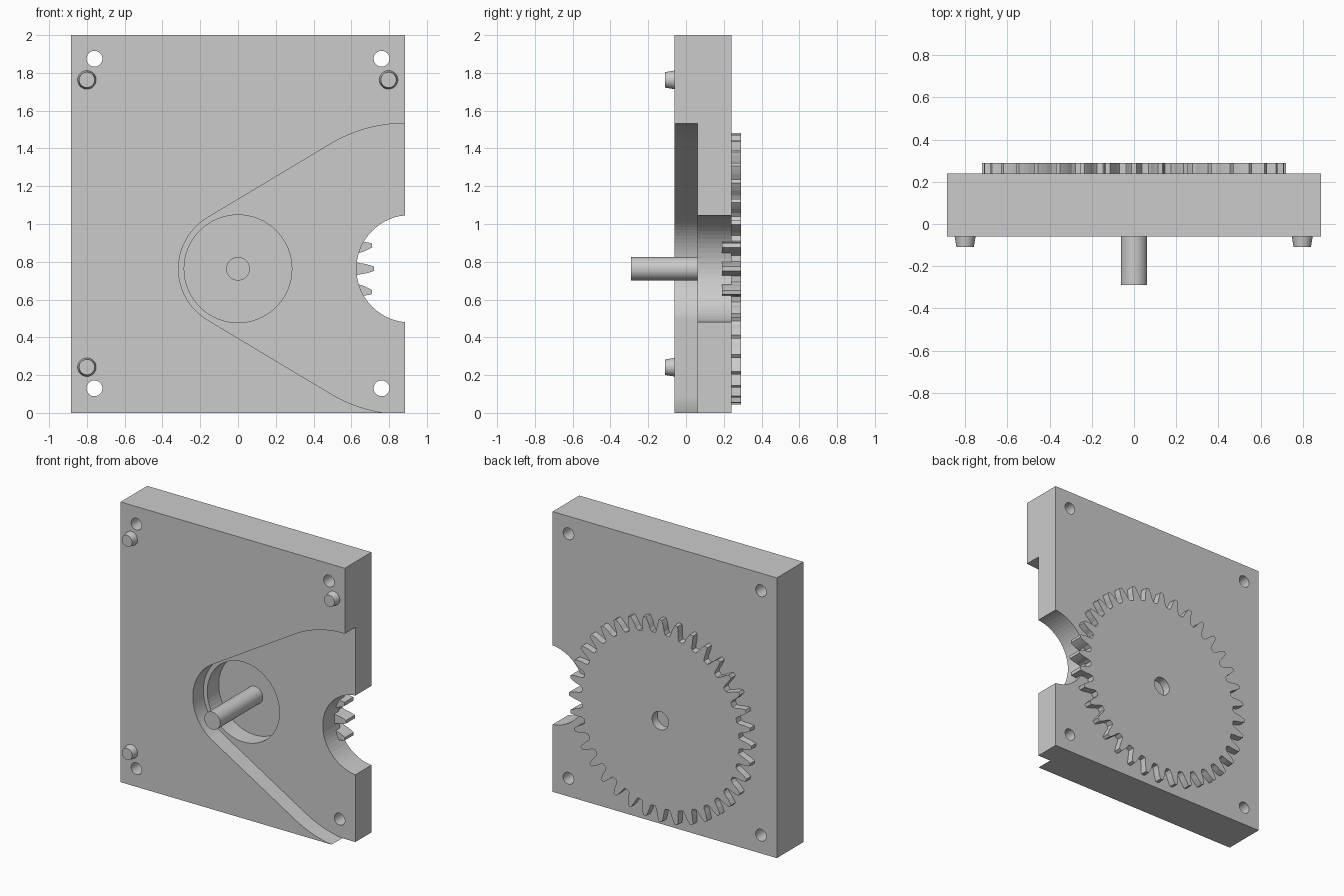
import bpy, bmesh
from math import sin, cos, pi, asin, radians

if "Cube" in bpy.data.objects:
    bpy.data.objects.remove(bpy.data.objects["Cube"])

AX, AZ = 0.0, 0.763          # shaft axis in the front plane


def prism(name, outline, y0, y1):
    """Extrude an (x, z) outline from y0 to y1."""
    bm = bmesh.new()
    face = bm.faces.new([bm.verts.new((x, y0, z)) for x, z in outline])
    ext = bmesh.ops.extrude_face_region(bm, geom=[face])
    verts = [v for v in ext["geom"] if isinstance(v, bmesh.types.BMVert)]
    bmesh.ops.translate(bm, verts=verts, vec=(0, y1 - y0, 0))
    bmesh.ops.recalc_face_normals(bm, faces=bm.faces)
    me = bpy.data.meshes.new(name)
    bm.to_mesh(me)
    bm.free()
    ob = bpy.data.objects.new(name, me)
    bpy.context.collection.objects.link(ob)
    return ob


def arc(cx, cz, r, a0, a1, n):
    return [(cx + r * cos(a0 + (a1 - a0) * i / n), cz + r * sin(a0 + (a1 - a0) * i / n))
            for i in range(n + 1)]


def disc(name, cx, cz, r, y0, y1, n=48):
    return prism(name, arc(cx, cz, r, 0, 2 * pi, n)[:-1], y0, y1)


def cut(target, cutter):
    mod = target.modifiers.new("cut", 'BOOLEAN')
    mod.operation, mod.solver, mod.object = 'DIFFERENCE', 'EXACT', cutter
    bpy.context.view_layer.objects.active = target
    bpy.ops.object.modifier_apply(modifier=mod.name)
    bpy.data.objects.remove(cutter)


# Housing plate
plate = prism("housing_plate", [(-.885, 0), (.885, 0), (.885, 2), (-.885, 2)], -0.06, 0.24)

# Flared front pocket: small arc joined by tangents to a large arc
r, R, d = 0.315, 0.77, 0.885
t = pi / 2 + asin((R - r) / d)
flare = (arc(AX, AZ, r, t, 2 * pi - t, 32)
         + arc(d, AZ, R, 2 * pi - t, 1.5 * pi, 12)
         + [(1.2, AZ - R), (1.2, AZ + R)]
         + arc(d, AZ, R, pi / 2, t, 12))
cut(plate, prism("pocket_cutter", flare, -0.2, 0.06))

# Shaft recess and side bite
cut(plate, disc("recess_cutter", AX, AZ, 0.285, -0.1, 0.4, 64))
cut(plate, disc("bite_cutter", 0.911, AZ, 0.284, -0.1, 0.4, 64))

# Corner screw holes
for x in (-0.76, 0.76):
    for z in (0.13, 1.875):
        cut(plate, disc("hole_cutter", x, z, 0.042, -0.3, 0.5, 32))

# Gear with 36 tapered teeth and a blind centre hole
profile = []
for k in range(36):
    for da, rad in ((-3.6, .622), (-2.7, .642), (-2.15, .675), (-1.5, .7), (-.9, .72),
                    (.9, .72), (1.5, .7), (2.15, .675), (2.7, .642), (3.6, .622)):
        a = radians(k * 10 + da)
        profile.append((AX + rad * cos(a), AZ + rad * sin(a)))
gear = prism("gear", profile, 0.19, 0.29)
cut(gear, disc("bore_cutter", AX, AZ, 0.065, 0.23, 0.4))

# Drive shaft
disc("shaft", AX, AZ, 0.0625, -0.29, 0.21)

# Tapered locating pegs
for x, z in ((-0.8, 1.763), (0.797, 1.763), (-0.8, 0.242)):
    bpy.ops.mesh.primitive_cone_add(vertices=32, radius1=0.051, radius2=0.041, depth=0.06,
                                    location=(x, -0.08, z), rotation=(pi / 2, 0, 0))
    bpy.context.object.name = "locating_peg"
